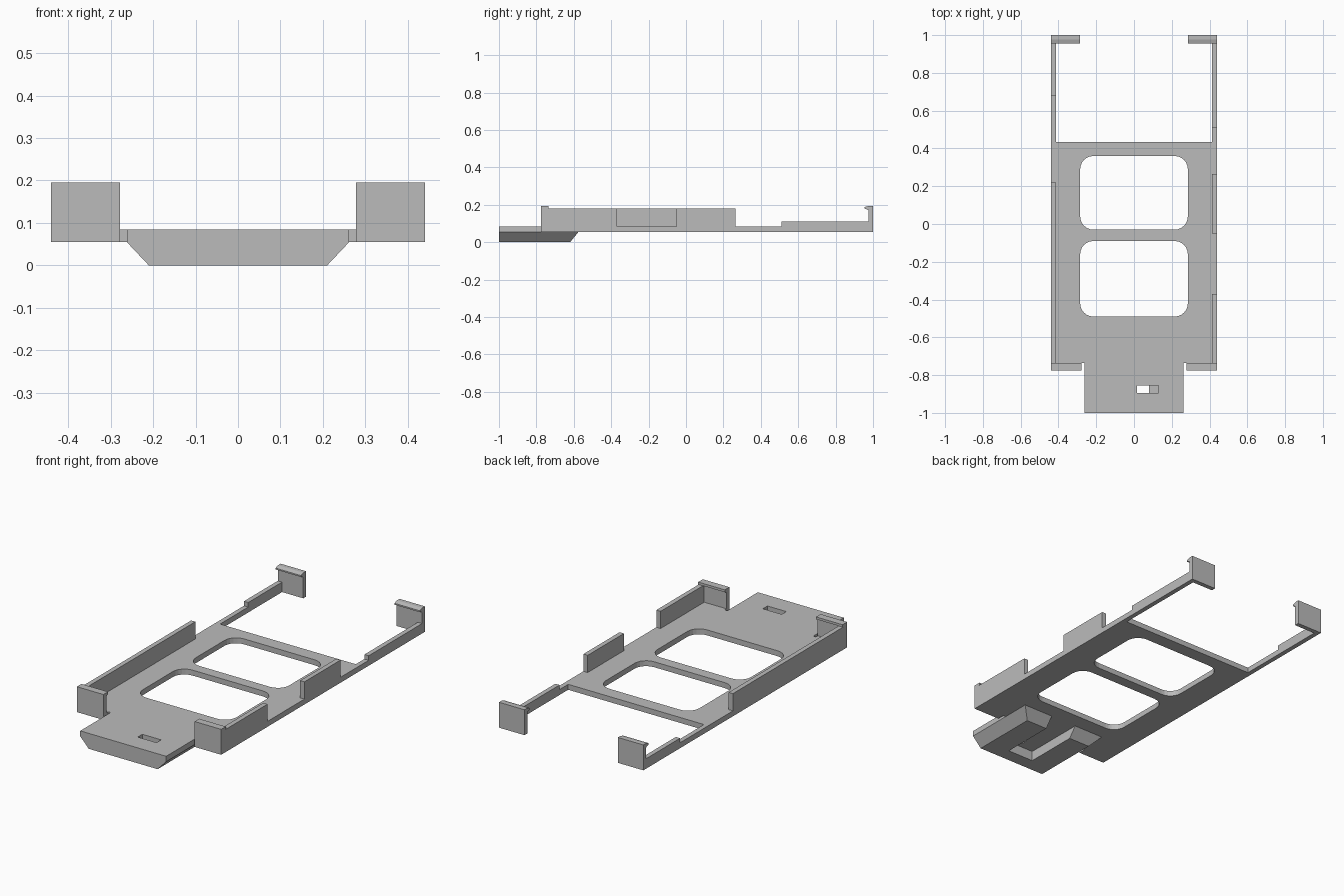
import bpy, bmesh, math
from mathutils import Vector

cube = bpy.data.objects.get("Cube")
if cube:
    bpy.data.objects.remove(cube, do_unlink=True)

grey = bpy.data.materials.new("plain_grey")
grey.use_nodes = True
colour = (0.5, 0.5, 0.5, 1)
grey.diffuse_color = colour
grey.node_tree.nodes["Principled BSDF"].inputs["Base Color"].default_value = colour

BASE, FLOOR, SIDE, INNER = 0.055, 0.085, 0.44, 0.414


def finish(name, bm):
    bmesh.ops.recalc_face_normals(bm, faces=bm.faces)
    mesh = bpy.data.meshes.new(name)
    bm.to_mesh(mesh)
    bm.free()
    mesh.materials.append(grey)
    obj = bpy.data.objects.new(name, mesh)
    bpy.context.collection.objects.link(obj)
    return obj


def extrude(bm, faces, offset):
    result = bmesh.ops.extrude_face_region(bm, geom=faces)
    verts = [g for g in result["geom"] if isinstance(g, bmesh.types.BMVert)]
    bmesh.ops.translate(bm, verts=verts, vec=offset)


def side_prism(name, profile, x0, x1):
    """Extrude a (y, z) profile along x."""
    bm = bmesh.new()
    face = bm.faces.new([bm.verts.new((x0, y, z)) for y, z in profile])
    extrude(bm, [face], Vector((x1 - x0, 0, 0)))
    return finish(name, bm)


def rounded(x0, x1, y0, y1, r, steps=6):
    """Rounded rectangle outline."""
    pts = []
    corners = [(x1 - r, y1 - r), (x0 + r, y1 - r), (x0 + r, y0 + r), (x1 - r, y0 + r)]
    for i, (cx, cy) in enumerate(corners):
        for k in range(steps + 1):
            a = math.pi / 2 * (i + k / steps)
            pts.append((cx + r * math.cos(a), cy + r * math.sin(a)))
    return pts


def rect(x0, x1, y0, y1):
    return [(x0, y0), (x1, y0), (x1, y1), (x0, y1)]


# Floor plate with front tongue, two windows and a small slot
half = [(0.262, -1), (0.262, -0.735), (0.278, -0.735), (0.278, -0.75),
        (INNER, -0.75), (INNER, 0.435)]
outline = half + [(-x, y) for x, y in reversed(half)]
loops = [outline,
         rounded(-0.285, 0.285, -0.03, 0.36, 0.07),
         rounded(-0.285, 0.285, -0.49, -0.09, 0.07),
         rect(0.015, 0.13, -0.895, -0.855)]
bm = bmesh.new()
edges = []
for loop in loops:
    vs = [bm.verts.new((x, y, BASE)) for x, y in loop]
    edges += [bm.edges.new((a, b)) for a, b in zip(vs, vs[1:] + vs[:1])]
bmesh.ops.triangle_fill(bm, use_beauty=True, use_dissolve=False, edges=edges,
                        normal=(0, 0, 1))
extrude(bm, bm.faces[:], Vector((0, 0, FLOOR - BASE)))
finish("floor_plate", bm)

# U-shaped foot under the tongue, with sloping outer flanks and rear ends
def foot_loop(bm, z, outer, back):
    arm = [(outer, -1), (outer, back), (0.08, back), (0.08, -0.925)]
    pts = arm + [(-x, y) for x, y in reversed(arm)]
    return [bm.verts.new((x, y, z)) for x, y in pts]


bm = bmesh.new()
low = foot_loop(bm, 0, 0.21, -0.62)
high = foot_loop(bm, BASE, 0.262, -0.575)
for ring in (low, high):
    bm.faces.new([ring[i] for i in (0, 1, 2, 3)])
    bm.faces.new([ring[i] for i in (4, 5, 6, 7)])
    bm.faces.new([ring[i] for i in (0, 3, 4, 7)])
for i in range(len(low)):
    j = (i + 1) % len(low)
    bm.faces.new((low[i], low[j], high[j], high[i]))
finish("foot", bm)

# Side walls: stepped profiles, the +x one with a gap in the middle
TALL, LOW = 0.18, 0.11
front = [(-0.775, BASE), (-0.775, TALL)]
gap = [(-0.37, TALL), (-0.37, FLOOR), (-0.05, FLOOR), (-0.05, TALL)]


def tail(wall_end, step):
    return [(wall_end, TALL), (wall_end, FLOOR), (step, FLOOR), (step, LOW),
            (0.975, LOW), (0.975, BASE)]


side_prism("left_wall", front + gap + tail(0.265, 0.51), INNER, SIDE)
side_prism("right_wall", front + tail(0.22, 0.68), -SIDE, -INNER)

# Corner clips with hooked lips
TOP = 0.195
front_clip = [(-0.775, BASE), (-0.775, TOP), (-0.735, TOP), (-0.735, 0.182),
              (-0.75, 0.175), (-0.75, BASE)]
rear_clip = [(1, BASE), (1, TOP), (0.978, TOP), (0.955, 0.188),
             (0.955, 0.18), (0.975, 0.172), (0.975, BASE)]
for side, s in (("left", 1), ("right", -1)):
    side_prism(side + "_front_clip", front_clip, s * 0.278, s * SIDE)
    side_prism(side + "_rear_clip", rear_clip, s * 0.285, s * SIDE)
